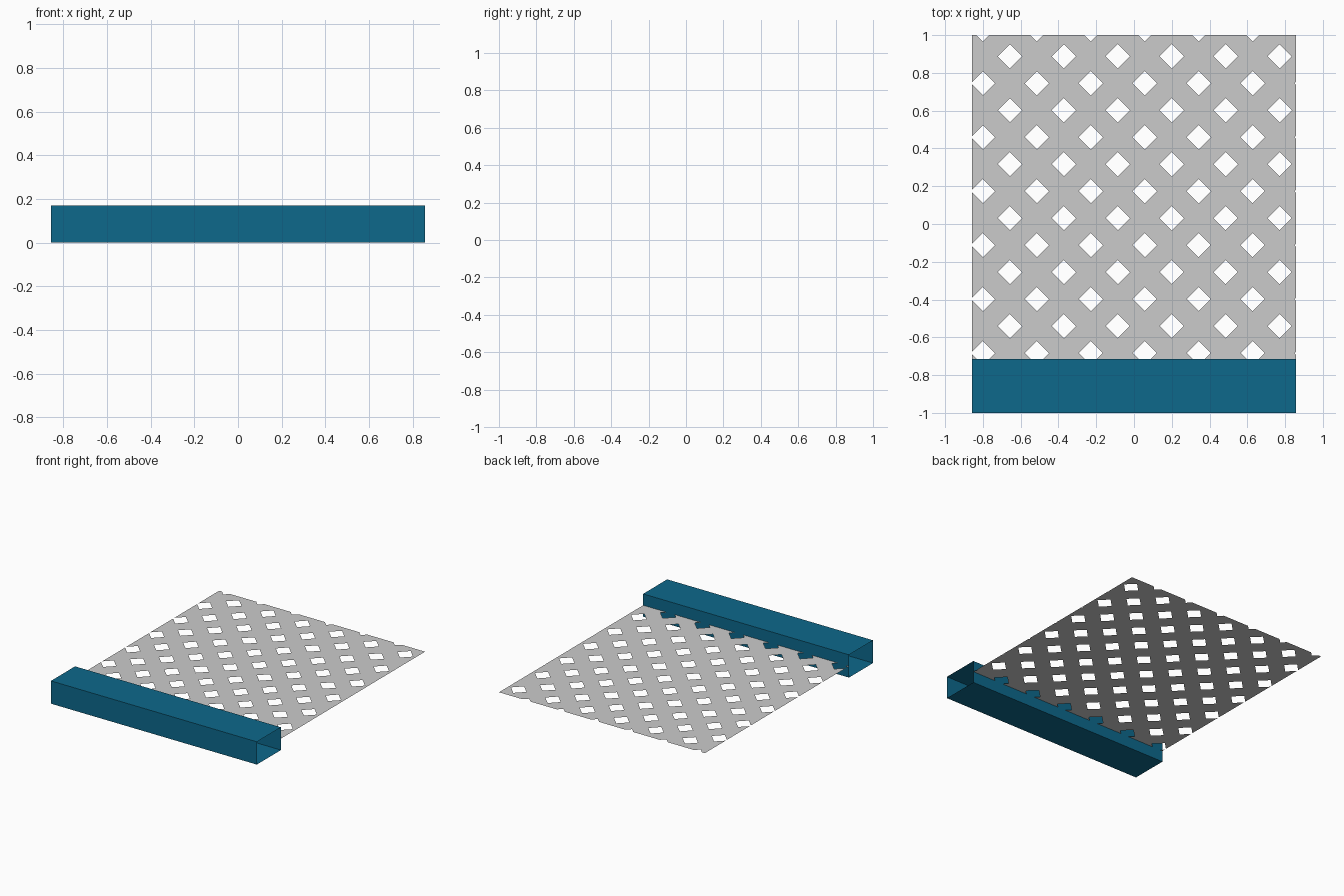
import bpy, bmesh, math
from mathutils import Matrix, Vector

if "Cube" in bpy.data.objects:
    bpy.data.objects.remove(bpy.data.objects["Cube"])

W, Y0, Y1, H = 0.857, -1.0, -0.714, 0.1714   # half width, tube depth range, tube height
PITCH, HALF = 0.2857, 0.064                  # hole spacing and half diagonal


def material(name, rgb):
    m = bpy.data.materials.new(name)
    m.diffuse_color = (*rgb, 1)
    m.use_nodes = True
    m.node_tree.nodes["Principled BSDF"].inputs["Base Color"].default_value = m.diffuse_color
    return m


def add_object(name, bm, mat):
    me = bpy.data.meshes.new(name)
    bm.to_mesh(me)
    bm.free()
    me.materials.append(mat)
    ob = bpy.data.objects.new(name, me)
    bpy.context.collection.objects.link(ob)
    return ob


blue = material("deep_blue", (0.004, 0.14, 0.26))
grey = material("light_grey", (0.6, 0.6, 0.6))

# Open-ended rectangular tube along the front
bm = bmesh.new()
profile = [(Y0, 0), (Y1, 0), (Y1, H), (Y0, H)]
rings = [[bm.verts.new((x, y, z)) for y, z in profile] for x in (-W, W)]
for i in range(4):
    j = (i + 1) % 4
    bm.faces.new((rings[0][i], rings[0][j], rings[1][j], rings[1][i]))
bmesh.ops.recalc_face_normals(bm, faces=bm.faces)
add_object("front_tube", bm, blue)

# Flat lattice sheet: diagonal grid with the hole cells left out, trimmed to a rectangle
bm = bmesh.new()
d, s = PITCH / math.sqrt(2), HALF / math.sqrt(2)
N = 9
lines = [k * d + e for k in range(-N, N + 1) for e in (-s, s)]
grid = [[bm.verts.new((u, v, 0)) for v in lines] for u in lines]
for i in range(len(lines) - 1):
    for j in range(len(lines) - 1):
        if i % 2 == 0 and j % 2 == 0:
            continue                          # hole
        bm.faces.new((grid[i][j], grid[i + 1][j], grid[i + 1][j + 1], grid[i][j + 1]))
place = Matrix.Translation((0.057, -0.112, H / 2)) @ Matrix.Rotation(math.pi / 4, 4, 'Z')
bmesh.ops.transform(bm, matrix=place, verts=bm.verts)
for co, no in (((W, 0, 0), (1, 0, 0)), ((-W, 0, 0), (-1, 0, 0)),
               ((0, 1, 0), (0, 1, 0)), ((0, Y1, 0), (0, -1, 0))):
    bmesh.ops.bisect_plane(bm, geom=bm.verts[:] + bm.edges[:] + bm.faces[:],
                           plane_co=Vector(co), plane_no=Vector(no), clear_outer=True)
add_object("lattice_sheet", bm, grey)
